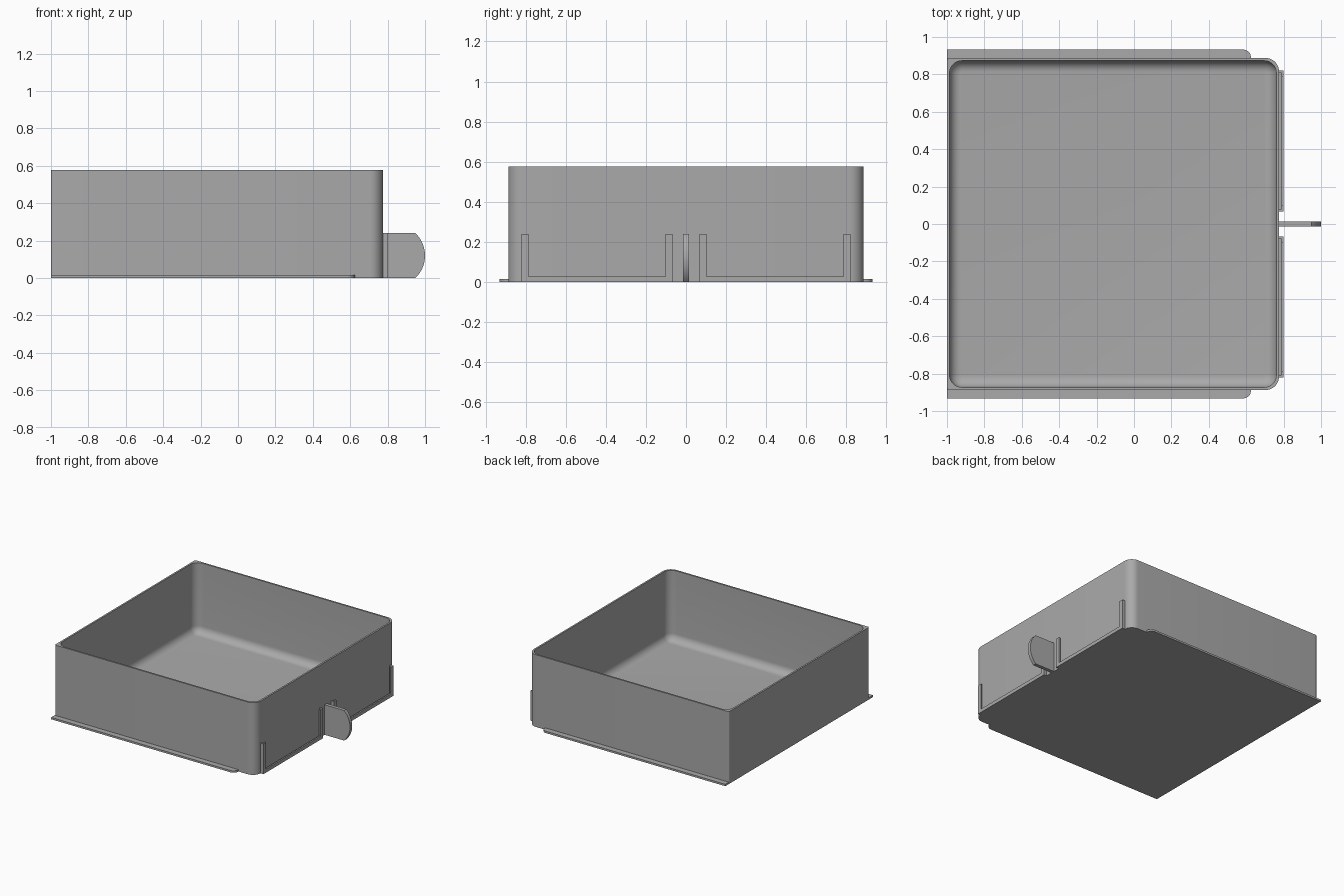
import bpy, bmesh
from math import sin, cos, pi, asin

cube = bpy.data.objects.get("Cube")
if cube:
    bpy.data.objects.remove(cube)

grey = bpy.data.materials.new("plain grey")
grey.use_nodes = True
COLOUR = (0.40, 0.40, 0.40, 1)
grey.diffuse_color = COLOUR
grey.node_tree.nodes["Principled BSDF"].inputs["Base Color"].default_value = COLOUR

LEFT, RIGHT, HALF, HEIGHT = -1.0, 0.775, 0.887, 0.577
WALL, FLOOR = 0.014, 0.015


def finish(bm, name, smooth=False):
    bmesh.ops.remove_doubles(bm, verts=bm.verts, dist=0.0002)
    bmesh.ops.recalc_face_normals(bm, faces=bm.faces)
    mesh = bpy.data.meshes.new(name)
    bm.to_mesh(mesh)
    bm.free()
    mesh.materials.append(grey)
    obj = bpy.data.objects.new(name, mesh)
    bpy.context.collection.objects.link(obj)
    if smooth:
        bpy.ops.object.select_all(action='DESELECT')
        obj.select_set(True)
        bpy.context.view_layer.objects.active = obj
        bpy.ops.object.shade_smooth_by_angle(angle=pi / 6)
    return obj


def rounded_outline(x0, x1, y0, y1, radii, steps=10):
    """Counter-clockwise outline; radii start at the x1, y1 corner."""
    corners = [(x1, y1, -1, -1), (x0, y1, 1, -1), (x0, y0, 1, 1), (x1, y0, -1, 1)]
    pts = []
    for k, ((cx, cy, sx, sy), r) in enumerate(zip(corners, radii)):
        for i in range(steps + 1):
            a = pi / 2 * (k + i / steps)
            pts.append((cx + sx * r + r * cos(a), cy + sy * r + r * sin(a)))
    return pts


def loft(name, rings, smooth=False):
    """Skin a stack of matching rings and cap both ends."""
    bm = bmesh.new()
    loops = [[bm.verts.new(p) for p in ring] for ring in rings]
    for a, b in zip(loops, loops[1:]):
        n = len(a)
        for i in range(n):
            bm.faces.new((a[i], a[(i + 1) % n], b[(i + 1) % n], b[i]))
    bm.faces.new(loops[0][::-1])
    bm.faces.new(loops[-1])
    return finish(bm, name, smooth)


def at_height(outline, z):
    return [(x, y, z) for x, y in outline]


def box(name, x0, x1, y0, y1, z0, z1):
    outline = [(x0, y0), (x1, y0), (x1, y1), (x0, y1)]
    return loft(name, [at_height(outline, z0), at_height(outline, z1)])


# Open tray with rounded front corners and a coved floor
outer = rounded_outline(LEFT, RIGHT, -HALF, HALF, (0.07, 0.012, 0.012, 0.07))


def inner(inset):
    d = WALL + inset
    return rounded_outline(LEFT + d, RIGHT - d, -HALF + d, HALF - d, [0.066 - inset] * 4)


COVE = 0.06
rings = [at_height(outer, 0), at_height(outer, HEIGHT), at_height(inner(0), HEIGHT)]
for i in range(9):
    a = pi / 2 * i / 8
    rings.append(at_height(inner(COVE * (1 - cos(a))), FLOOR + COVE * (1 - sin(a))))
loft("tray", rings, True)

# Slide rails along both sides
for side, label in ((1, "back"), (-1, "front")):
    y0, y1 = sorted((side * (HALF - 0.01), side * 0.932))
    radii = (0.04, 0, 0, 0) if side > 0 else (0, 0, 0, 0.04)
    rail = rounded_outline(LEFT, 0.625, y0, y1, radii)
    loft(label + "_rail", [at_height(rail, 0), at_height(rail, 0.015)], True)

# Label holders: a spacer against the wall and a wider lip in front of it
NEAR, FAR, TOP = 0.068, 0.82, 0.24


def u_frame(name, side, x0, x1, width, base):
    path = [(NEAR, 0), (FAR, 0), (FAR, TOP), (FAR - width, TOP), (FAR - width, base),
            (NEAR + width, base), (NEAR + width, TOP), (NEAR, TOP)]
    loft(name, [[(x, side * y, z) for y, z in path] for x in (x0, x1)])


for side, label in ((1, "back"), (-1, "front")):
    u_frame(label + "_label_spacer", side, RIGHT - 0.004, 0.788, 0.012, 0.012)
    u_frame(label + "_label_lip", side, 0.788, 0.80, 0.034, 0.028)

# Pull tab with a bowed end
MID, RADIUS = 0.12, 0.165
sweep = asin(MID / RADIUS)
tab = [(RIGHT - 0.005, TOP), (RIGHT - 0.005, 0)]
for i in range(17):
    a = sweep * (i / 8 - 1)
    tab.append((1 - RADIUS + RADIUS * cos(a), MID + RADIUS * sin(a)))
loft("pull_tab", [[(x, y, z) for x, z in tab] for y in (-0.014, 0.014)], True)
